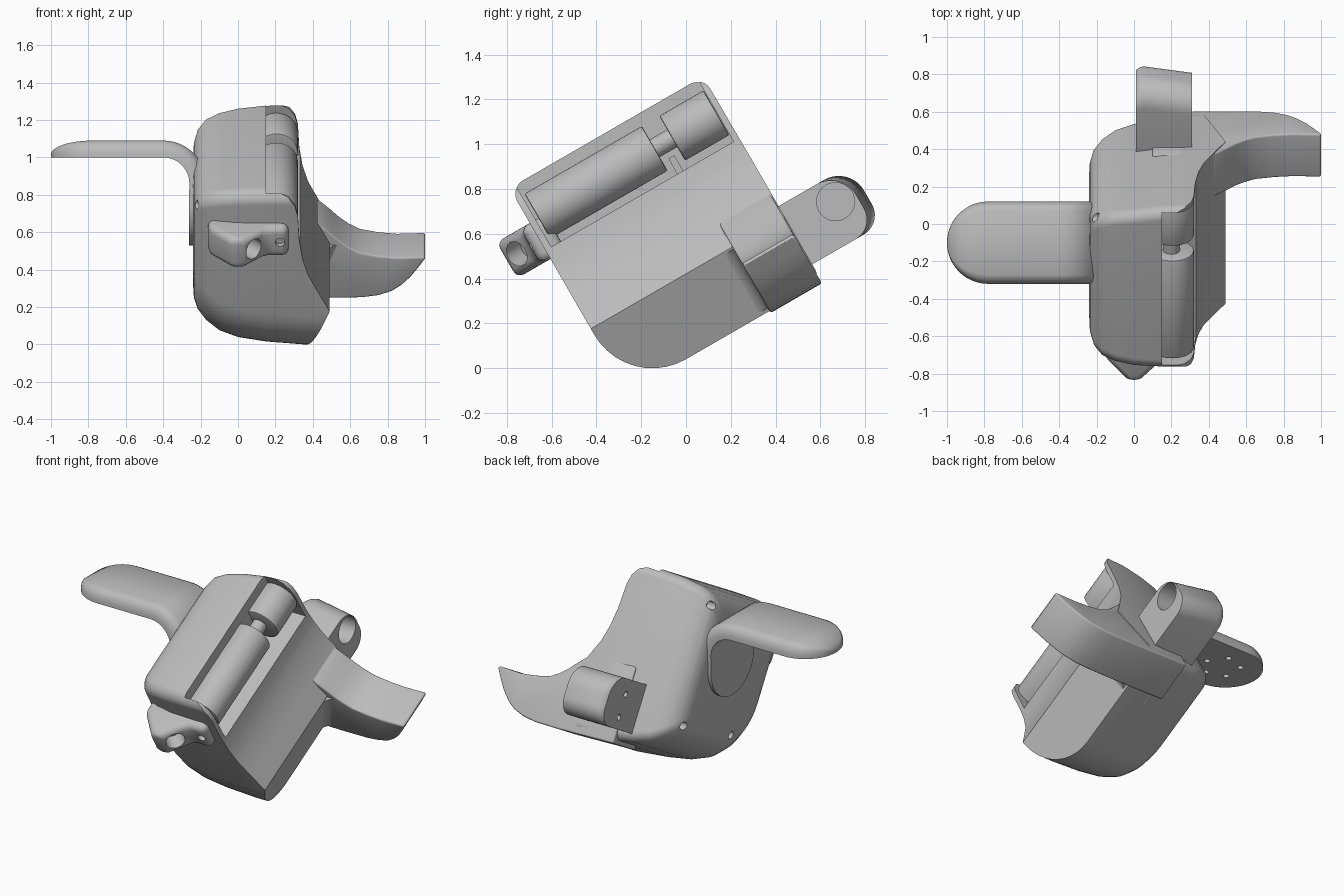
import bpy, bmesh, math
from math import sin, cos, pi, radians
from mathutils import Matrix, Vector

if "Cube" in bpy.data.objects:
    bpy.data.objects.remove(bpy.data.objects["Cube"])

grey = bpy.data.materials.new("plain grey")
grey.use_nodes = True
grey.diffuse_color = (0.5, 0.5, 0.5, 1)
grey.node_tree.nodes["Principled BSDF"].inputs["Base Color"].default_value = (0.5, 0.5, 0.5, 1)

TILT = Matrix.Rotation(radians(30), 4, "X")   # the housing leans back


def loft(name, rings, tilt=True):
    """Skin a list of equal rings and cap both ends."""
    bm = bmesh.new()
    loops = [[bm.verts.new(TILT @ Vector(p) if tilt else Vector(p)) for p in r] for r in rings]
    n = len(loops[0])
    for a, b in zip(loops, loops[1:]):
        for i in range(n):
            j = (i + 1) % n
            bm.faces.new((a[i], a[j], b[j], b[i]))
    bm.faces.new(loops[0])
    bm.faces.new(loops[-1])
    bmesh.ops.recalc_face_normals(bm, faces=bm.faces)
    mesh = bpy.data.meshes.new(name)
    bm.to_mesh(mesh)
    bm.free()
    mesh.materials.append(grey)
    ob = bpy.data.objects.new(name, mesh)
    bpy.context.collection.objects.link(ob)
    return ob


def prism(name, pts, axis, start, end):
    """Extrude a flat outline along a local axis."""
    place = {"x": lambda p, t: (t, p[0], p[1]),
             "y": lambda p, t: (p[0], t, p[1]),
             "z": lambda p, t: (p[0], p[1], t)}[axis]
    return loft(name, [[place(p, t) for p in pts] for t in (start, end)])


def circle(cx, cy, r, n=32):
    return [(cx + r * cos(2 * pi * i / n), cy + r * sin(2 * pi * i / n)) for i in range(n)]


def round_rect(x0, y0, x1, y1, radii, steps=10):
    """Rounded rectangle; radii run from the low corner counter-clockwise."""
    pts = []
    corners = ((x0, y0, 1, 1), (x1, y0, -1, 1), (x1, y1, -1, -1), (x0, y1, 1, -1))
    for k, ((x, y, sx, sy), r) in enumerate(zip(corners, radii)):
        for i in range(steps + 1):
            a = pi + k * pi / 2 + i / steps * pi / 2
            pts.append((x + sx * r + r * cos(a), y + sy * r + r * sin(a)))
    return pts


def bake(ob):
    dg = bpy.context.evaluated_depsgraph_get()
    mesh = bpy.data.meshes.new_from_object(ob.evaluated_get(dg))
    ob.modifiers.clear()
    ob.data = mesh


def cut(ob, tool, operation="DIFFERENCE"):
    mod = ob.modifiers.new("cut", "BOOLEAN")
    mod.operation, mod.object, mod.solver = operation, tool, "EXACT"
    bake(ob)
    bpy.data.objects.remove(tool)


def bevel(ob, width, segments=4):
    mod = ob.modifiers.new("bevel", "BEVEL")
    mod.width, mod.segments = width, segments
    mod.limit_method, mod.angle_limit = "ANGLE", radians(40)
    bake(ob)


# Housing: pillowed block along x; insets for front and top, back, underside
rings = []
for x, front, back, under in ((-.24, .2, .22, .25), (-.236, .14, .17, .21), (-.215, .085, .12, .17),
                              (-.17, .045, .08, .125), (-.1, .022, .053, .075),
                              (0, .006, .033, .042), (.15, 0, .01, .018), (.35, 0, 0, 0),
                              (.6, 0, 0, 0)):
    outline = round_rect(-.28 + front, .035 + under, .72 - back, 1.09 - front, (.3, .06, .06, .07))
    rings.append([(x, u, v) for u, v in outline])
body = loft("housing", rings)

# Flared open side of the housing
flank = [(-.4, -.1), (.31, -.1), (.35, .02), (.49, .365), (.425, .49), (.375, .59), (.345, .69),
         (.328, .8), (.32, .95), (.305, 1.01), (.27, 1.06), (.2, 1.09), (.1, 1.2), (-.4, 1.2)]
cut(body, prism("flank_cutter", flank, "y", -.5, .9), "INTERSECT")

# Battery bay
bay = [(.15, .77), (.7, .77), (.7, 1.3), (.15, 1.3)]
cut(body, prism("bay_cutter", bay, "y", -.25, .69))

# Screw holes in the closed side
for u, v in ((.02, .28), (.55, .25), (.6, .97), (-.17, .96)):
    cut(body, prism("screw_cutter", circle(u, v, .025, 16), "x", -.4, -.16))

# Cells and contact between them
cells = [prism("long_cell", circle(.205, .92, .115, 48), "y", -.235, .37),
         prism("short_cell", circle(.205, .92, .115, 48), "y", .46, .688)]
for cell in cells:
    bevel(cell, .008, 2)
terminal = prism("cell_terminal", circle(.2, .92, .045), "y", .36, .47)
divider = prism("bay_divider", [(.14, .76), (.23, .76), (.23, .85), (.14, .85)], "y", .4, .43)

# Hooked side grip, springing from the lower flank
grip_outline = [(.1, .035), (.5, .025), (.66, .027), (.75, .04), (.82, .065), (.87, .1), (.92, .15),
                (.96, .205), (1, .265), (1, .28), (.85, .275), (.75, .285), (.65, .306),
                (.59, .34), (.54, .38), (.49, .43), (.435, .48), (.4, .5), (.1, .5)]
grip = prism("side_grip", grip_outline, "y", .45, .715)
bevel(grip, .03, 4)

# Fillet where the grip meets the flank, following the undercut
fillet = [(.3, .5), (.3, .38), (.485, .38)]
fillet += [(.56 - .075 * cos(i * pi / 12), .38 + .075 * sin(i * pi / 12)) for i in range(1, 7)]
fillet += [(.56, .5)]
fillet_part = loft("grip_fillet", [[(x + (v - .365) * .41, y, v) for x, y in fillet]
                                   for v in (.05, .355)])

# Rear strap lug with a blind eye, its tip slanting toward the eye
rings = []
for x, tip in ((.01, 1.06), (.025, 1.075), (.05, 1.085), (.31, 1.045)):
    outline = round_rect(.6, .12, tip, .42, (.02, .1, .13, .02))
    rings.append([(x, u, v) for u, v in outline])
rear = loft("rear_lug", rings)
cut(rear, prism("rear_eye_cutter", circle(.95, .31, .085), "x", .08, .5))
for v in (.19, .33):
    cut(rear, prism("pin_cutter", circle(.88, v, .018, 16), "x", -.1, .05))

# Front strap lug, pointed in plan, with an eye through its slanted face
lug = [(-.16, -.2), (-.16, -.31), (-.04, -.445), (.0, -.46), (.04, -.445), (.15, -.33),
       (.27, -.33), (.27, -.2)]
front = prism("front_lug", lug, "z", .725, .91)
bevel(front, .04, 5)
eye = circle(0, .82, .058)
cut(front, loft("front_eye_cutter", [[(.085 + .7 * (t + s), -.4 + .7 * (s - t), v) for s, v in eye]
                                     for t in (-.1, .2)]))
cut(front, prism("bolt_cutter", circle(.225, .82, .025, 16), "y", -.5, -.3))

# Thumb paddle: level plate that bends down onto the closed side
stations = []                       # (upper point, lower point, half width)
for i in range(13):
    a = max(i / 12 * pi / 2, .05)
    x = -.78 - .22 * cos(a)
    stations.append(((x, 1.015 + .075 * sin(a)), (x, 1.0), .22 * sin(a)))
for i in range(13):
    a = i / 12 * pi / 2
    arm = [(-.4 + r * sin(a), .86 + r * cos(a)) for r in (.23, .14)]
    stations.append((arm[0], arm[1], .22))
for i in range(13):
    a = i / 12 * (pi / 2 - .05)
    z = .75 - .22 * sin(a)
    stations.append(((-.17, z), (-.262, z), .22 * cos(a)))
edge = ((1, 0), (1, .3), (.97, .6), (.9, .85), (.78, 1))
section = [(-s, t) for s, t in edge] + list(reversed(edge))
rings = []
for top, low, w in stations:
    pts = [(s * w, Vector(low).lerp(Vector(top), t)) for s, t in section]
    rings.append([(p.x, -.1 + y, p.y) for y, p in pts])
paddle = loft("thumb_paddle", rings, tilt=False)

# Small dimples under the paddle
for i in range(5):
    a = i * 2 * pi / 5
    spot = circle(-.75 + .11 * cos(a), -.1 + .11 * sin(a), .018, 16)
    tool = loft("dimple_cutter", [[(x, y, z) for x, y in spot] for z in (.95, 1.03)], tilt=False)
    cut(paddle, tool)

# Smooth shading with crisp edges
for ob in [body, *cells, terminal, divider, grip, fillet_part, rear, front, paddle]:
    ob.data.shade_smooth()
    ob.data.set_sharp_from_angle(angle=radians(32))
